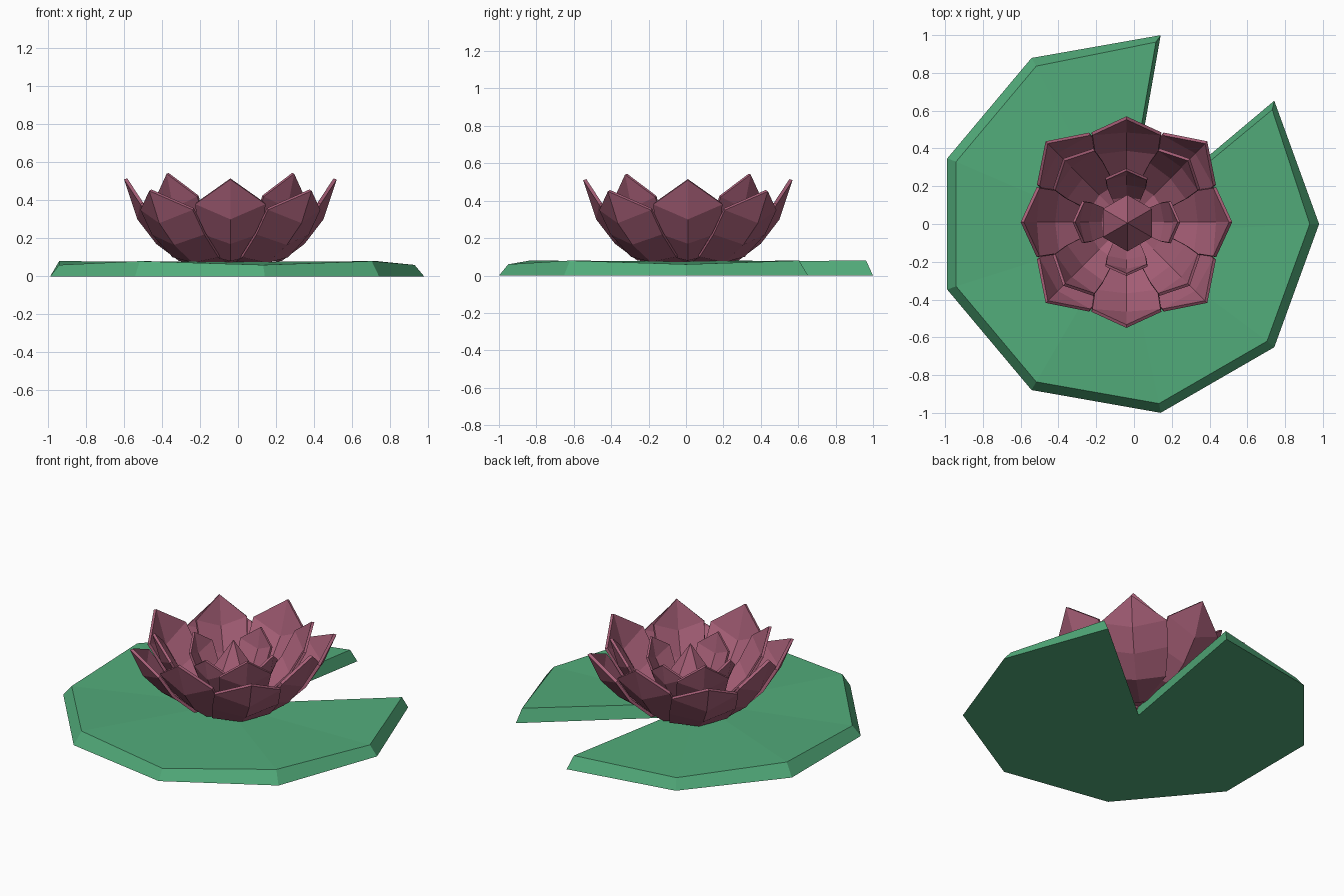
import bpy, bmesh, math
from mathutils import Vector, Matrix

if "Cube" in bpy.data.objects:
    bpy.data.objects.remove(bpy.data.objects["Cube"])


def material(name, rgb):
    m = bpy.data.materials.new(name)
    m.diffuse_color = (*rgb, 1)
    m.use_nodes = True
    m.node_tree.nodes["Principled BSDF"].inputs["Base Color"].default_value = m.diffuse_color
    return m


GREEN = material("leaf green", (0.084, 0.41, 0.195))
PINK = material("petal pink", (0.376, 0.112, 0.181))


def make_object(name, verts, faces, mat):
    mesh = bpy.data.meshes.new(name)
    mesh.from_pydata([tuple(v) for v in verts], [], faces)
    mesh.materials.append(mat)
    ob = bpy.data.objects.new(name, mesh)
    bpy.context.collection.objects.link(ob)
    return ob


def fix_normals(ob):
    bm = bmesh.new()
    bm.from_mesh(ob.data)
    bmesh.ops.recalc_face_normals(bm, faces=bm.faces)
    bm.to_mesh(ob.data)
    bm.free()


# Lily pad: nine-sided disc missing one wedge, bevelled rim of alternating height
CX = -0.035
bottom, top = [Vector((CX, 0, 0))], [Vector((-0.06, -0.05, 0.075))]
for i in range(9):
    deg = 80 + 40 * i
    a = math.radians(deg)
    d = Vector((math.cos(a), math.sin(a), 0))
    z = 0.08 if i % 2 == 0 else 0.06
    bottom.append(Vector((CX, 0, 0)) + d * 1.015)
    top.append(Vector((CX, 0, z)) + d * 0.965)
top[1].xy = (0.116, 0.963)     # corners beside the notch
top[9].xy = (0.732, 0.605)
n = 10
faces = [tuple(reversed(range(n)))]
faces += [(i, (i + 1) % n, n + (i + 1) % n, n + i) for i in range(n)]
faces += [(n, n + i, n + i + 1) for i in range(1, n - 1)]
pad = make_object("lily_pad", bottom + top, faces, GREEN)
fix_normals(pad)


# Petals: rows of (ridge radius, ridge z, side radius, side z, half width) and a tip
def petal_ring(name, rows, tip, start, thickness):
    verts, faces = [], []
    for k in range(4):
        rot = Matrix.Rotation(math.radians(start + 90 * k), 4, 'Z')
        o = len(verts)
        pts = []
        for r, z, sr, sz, w in rows:
            pts += [(sr, -w, sz), (r, 0, z), (sr, w, sz)]
        pts.append((tip[0], 0, tip[1]))
        verts += [rot @ Vector(p) + Vector((-0.04, 0.01, 0)) for p in pts]
        last = 3 * (len(rows) - 1)
        for j in range(0, last, 3):
            for s in (0, 1):
                a = o + j + s
                faces.append((a, a + 1, a + 4, a + 3))
        t = o + last
        faces += [(t, t + 1, t + 3), (t + 1, t + 2, t + 3)]
    ob = make_object(name, verts, faces, PINK)
    sol = ob.modifiers.new("thickness", 'SOLIDIFY')
    sol.thickness = thickness
    sol.offset = -1
    return ob


petal_ring("outer_petals",
           [(.04, .06, .04, .062, .03), (.28, .072, .26, .10, .17),
            (.42, .165, .39, .22, .195), (.53, .28, .475, .35, .195)],
           (.605, .45), 45, 0.018)
petal_ring("second_petals",
           [(.04, .065, .04, .067, .03), (.27, .08, .25, .11, .12),
            (.39, .17, .37, .23, .17), (.49, .30, .475, .38, .185)],
           (.56, .51), 0, 0.018)
petal_ring("third_petals",
           [(.04, .07, .04, .075, .03), (.21, .10, .19, .13, .10),
            (.34, .22, .32, .27, .14), (.425, .36, .40, .42, .152)],
           (.475, .54), 45, 0.016)
petal_ring("inner_petals",
           [(.04, .08, .04, .085, .03), (.14, .12, .13, .14, .08),
            (.21, .22, .19, .25, .105), (.26, .31, .235, .36, .112)],
           (.285, .44), 0, 0.014)

# Bud: six-sided, widest at mid height
verts = []
for r, z in ((0.06, 0.08), (0.15, 0.25)):
    for i in range(6):
        a = math.radians(30 + 60 * i)
        verts.append((-0.035 + r * math.cos(a), 0.005 + r * math.sin(a), z))
verts.append((-0.035, 0.005, 0.47))
faces = [tuple(reversed(range(6)))]
for i in range(6):
    j = (i + 1) % 6
    faces += [(i, j, 6 + j, 6 + i), (6 + i, 6 + j, 12)]
bud = make_object("flower_bud", verts, faces, PINK)
fix_normals(bud)
